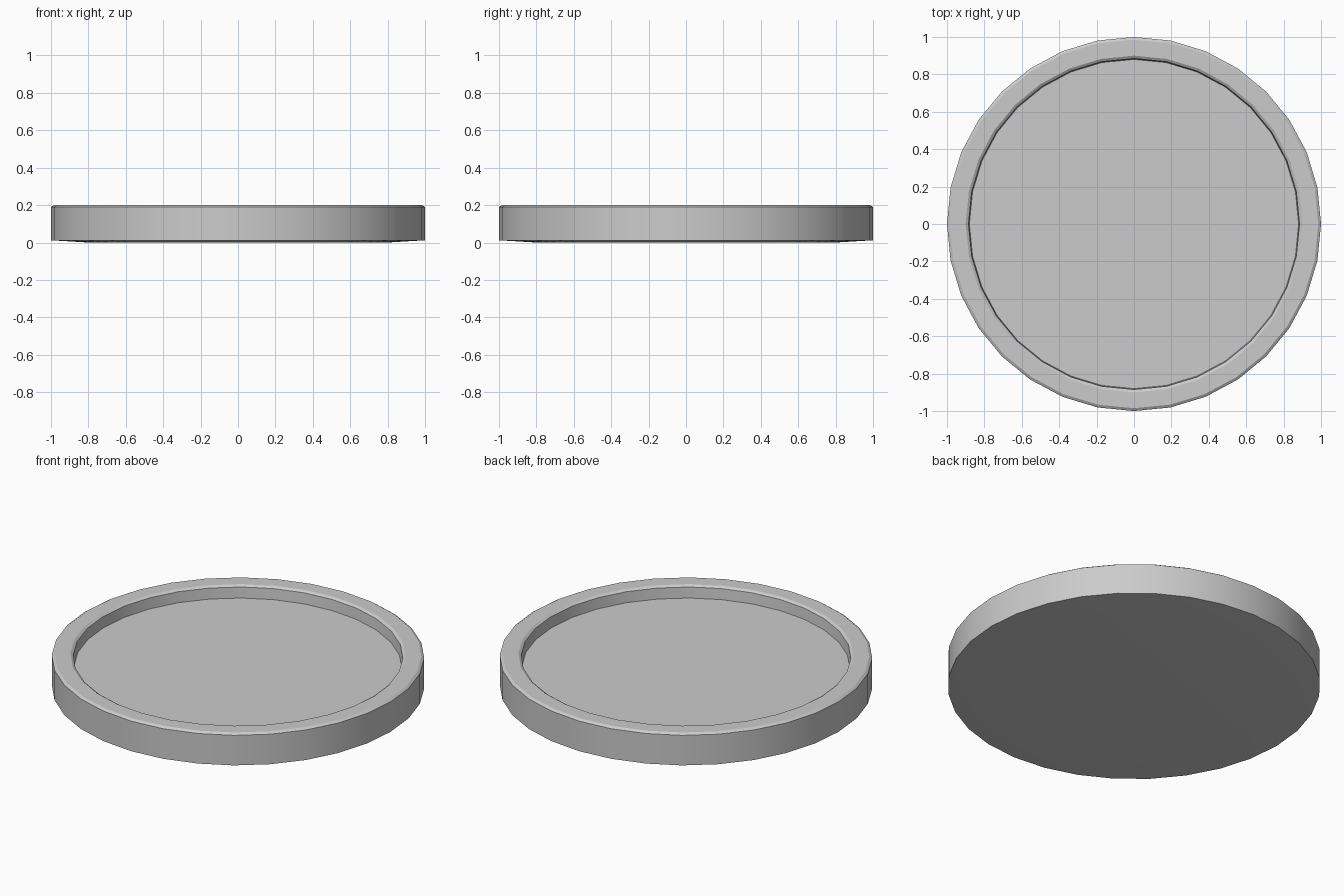
import bpy, bmesh
from math import sin, cos, pi, radians

if "Cube" in bpy.data.objects:
    bpy.data.objects.remove(bpy.data.objects["Cube"])

SEGMENTS = 32


def lathe(name, profile):
    """Revolve (radius, z) points around z, closing both ends with n-gons."""
    bm = bmesh.new()
    rings = [[bm.verts.new((r * cos(2 * pi * i / SEGMENTS), r * sin(2 * pi * i / SEGMENTS), z))
              for i in range(SEGMENTS)] for r, z in profile]
    for low, high in zip(rings, rings[1:]):
        for i in range(SEGMENTS):
            j = (i + 1) % SEGMENTS
            bm.faces.new((low[i], low[j], high[j], high[i]))
    bm.faces.new(rings[0][::-1])
    bm.faces.new(rings[-1])
    bmesh.ops.recalc_face_normals(bm, faces=bm.faces)
    mesh = bpy.data.meshes.new(name)
    bm.to_mesh(mesh)
    bm.free()
    obj = bpy.data.objects.new(name, mesh)
    bpy.context.collection.objects.link(obj)
    bpy.context.view_layer.objects.active = obj
    obj.select_set(True)
    bpy.ops.object.shade_smooth_by_angle(angle=radians(30))
    return obj


# Shallow tray: slightly crowned underside, bevelled rim, recessed floor
lathe("round_tray", [
    (0.80, 0.0), (1.0, 0.012),       # underside
    (1.0, 0.19), (0.985, 0.20),      # outer wall and bevel
    (0.90, 0.20), (0.885, 0.19),     # rim and inner bevel
    (0.88, 0.127),                   # inner wall down to floor
])
